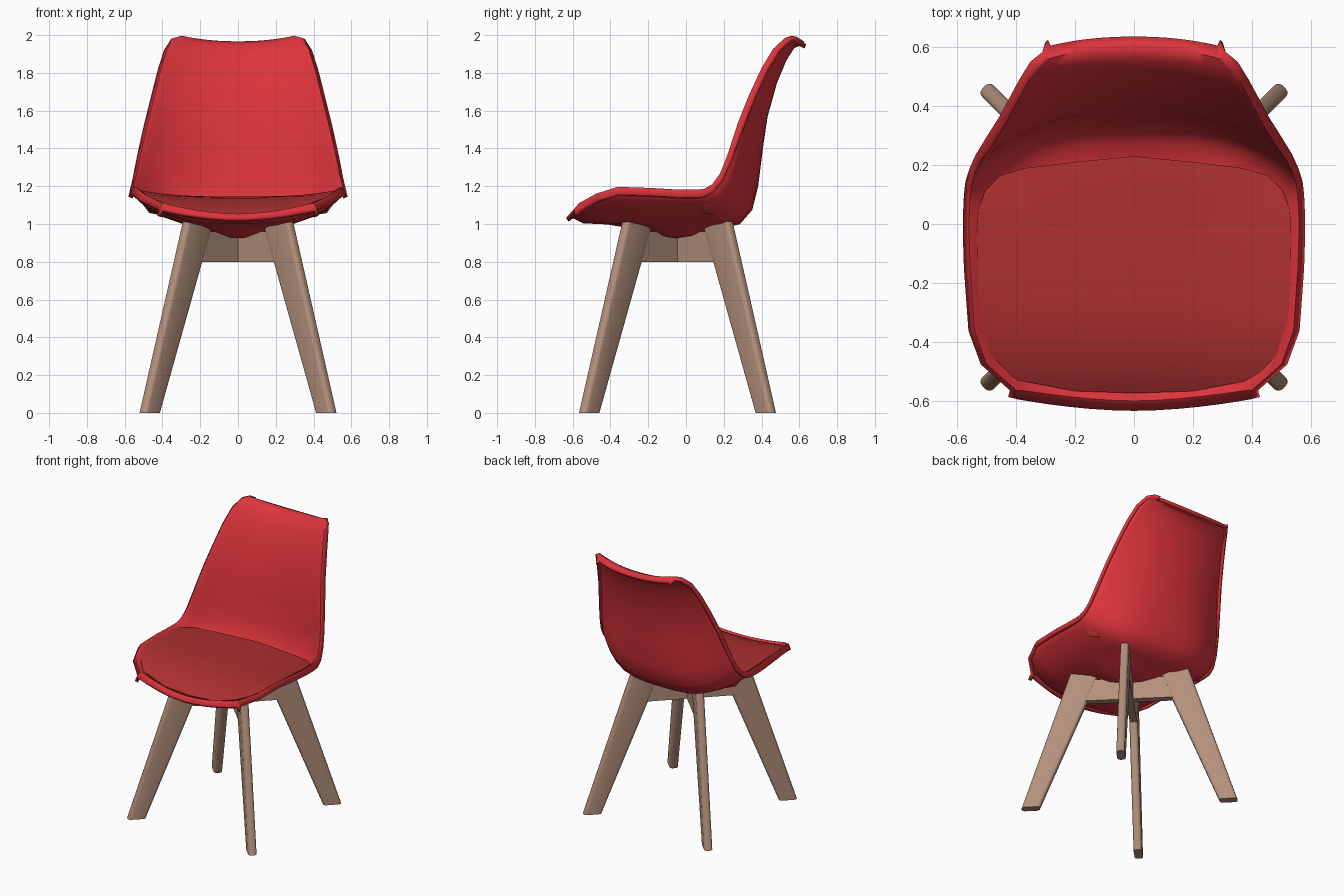
import bpy, bmesh, math
from mathutils import Matrix

if "Cube" in bpy.data.objects:
    bpy.data.objects.remove(bpy.data.objects["Cube"])


def material(name, rgb):
    m = bpy.data.materials.new(name)
    m.diffuse_color = (*rgb, 1)
    m.use_nodes = True
    m.node_tree.nodes["Principled BSDF"].inputs["Base Color"].default_value = m.diffuse_color
    return m


RED = material("bright red", (0.72, 0.034, 0.045))
DARK_RED = material("dark red", (0.42, 0.03, 0.03))
WOOD = material("light wood", (0.45, 0.28, 0.20))


def make_object(name, bm, mat, angle):
    bmesh.ops.recalc_face_normals(bm, faces=bm.faces)
    me = bpy.data.meshes.new(name)
    bm.to_mesh(me)
    bm.free()
    me.materials.append(mat)
    ob = bpy.data.objects.new(name, me)
    bpy.context.collection.objects.link(ob)
    bpy.ops.object.select_all(action='DESELECT')
    ob.select_set(True)
    bpy.context.view_layer.objects.active = ob
    bpy.ops.object.shade_smooth_by_angle(angle=math.radians(angle))
    return ob


def bridge(bm, a, b, closed=False):
    n = len(a)
    for i in range(n if closed else n - 1):
        j = (i + 1) % n
        bm.faces.new((a[i], a[j], b[j], b[i]))


# Seat shell: rows from front lip to top lip, (centre y, z, rim x, y, z)
ROWS = [
    (-.628, 1.022, .405, -.585, 1.07), (-.60, 1.042, .40, -.56, 1.10),
    (-.54, 1.015, .50, -.47, 1.15), (-.42, 1.01, .54, -.36, 1.185),
    (-.28, 1.0, .55, -.22, 1.18), (-.20, .998, .555, -.15, 1.177),
    (-.12, .997, .557, -.09, 1.173), (-.04, .997, .558, -.03, 1.17),
    (.04, .997, .558, .02, 1.17), (.12, .997, .557, .06, 1.17),
    (.20, .999, .555, .10, 1.175), (.28, 1.01, .55, .145, 1.20),
    (.34, 1.08, .535, .19, 1.26), (.37, 1.20, .515, .23, 1.36),
    (.395, 1.40, .475, .285, 1.53), (.42, 1.57, .437, .345, 1.68),
    (.47, 1.75, .402, .41, 1.82), (.52, 1.87, .37, .47, 1.92),
    (.565, 1.94, .335, .53, 1.975), (.60, 1.955, .30, .56, 1.985),
    (.632, 1.94, .285, .60, 1.96)]
COLS = 16
bm = bmesh.new()
prev = None
for cy, cz, rx, ry, rz in ROWS:
    up = min(max((rz - 1.17) / 0.35, 0), 1) if cy > 0 else 0    # 0 seat, 1 backrest
    p = 3.5 - 1.3 * up
    if cy < -.59:
        p = 1.8
    pts = []
    for c in range(COLS + 1):
        s = math.sin((c / COLS - .5) * math.pi)
        k = abs(s) ** p
        x, y, z = rx * s, cy + (ry - cy) * k, cz + (rz - cz) * k
        # hub bulge under the seat
        t = min(max((.27 - math.hypot(x, y + .045)) / .17, 0), 1)
        if z < 1.1:
            z -= .06 * t
        pts.append((x, y, z))
    # rolled lip along both sides
    lx, ly, lz = .012, .022 * up, -.03 + .025 * up
    pts = [(-rx - lx, ry + ly, rz + lz)] + pts + [(rx + lx, ry + ly, rz + lz)]
    row = [bm.verts.new(q) for q in pts]
    if prev:
        bridge(bm, prev, row)
    prev = row
shell = make_object("seat_shell", bm, RED, 60)
sol = shell.modifiers.new("thickness", 'SOLIDIFY')
sol.thickness = .024
sol.offset = 0

# Cushion: half outline (x, y, z) mirrored, then rings towards the centre
HALF = [(0, -.575, 1.05), (.2, -.568, 1.06), (.4, -.53, 1.105), (.49, -.44, 1.155),
        (.525, -.32, 1.18), (.533, -.18, 1.178), (.535, -.04, 1.17), (.53, .05, 1.165),
        (.505, .115, 1.15), (.455, .165, 1.14), (.37, .19, 1.135), (.19, .212, 1.135),
        (0, .23, 1.135)]
ring = HALF + [(-x, y, z) for x, y, z in HALF[-2:0:-1]]
CY, CZ = -.15, 1.145
bm = bmesh.new()


def cushion_ring(s, drop=0):
    out = []
    for x, y, z in ring:
        d = drop * (2.6 if y > .1 else 1)
        out.append(bm.verts.new((x * s, CY + (y - CY) * s, CZ + (z - CZ) * s ** 3 - d)))
    return out


loops = [cushion_ring(.93, .035), cushion_ring(.99, .02)]
loops += [cushion_ring(s) for s in (1, .96, .9, .8, .65, .45, .2)]
for a, b in zip(loops, loops[1:]):
    bridge(bm, a, b, True)
bm.faces.new(loops[0])
bm.faces.new(loops[-1])
make_object("cushion", bm, DARK_RED, 50)


# Wooden parts: upright planks on the diagonals
def plank(name, profile, thick, angle, round_edges):
    bm = bmesh.new()
    f = bm.faces.new([bm.verts.new((d, -thick / 2, z)) for d, z in profile])
    ext = bmesh.ops.extrude_face_region(bm, geom=[f])
    bmesh.ops.translate(bm, vec=(0, thick, 0),
                        verts=[v for v in ext["geom"] if isinstance(v, bmesh.types.BMVert)])
    if round_edges:
        long = [e for e in bm.edges if abs(e.verts[0].co.z - e.verts[1].co.z) > .5]
        bmesh.ops.bevel(bm, geom=long, offset=.02, segments=3, profile=.5, affect='EDGES')
    bm.transform(Matrix.Translation((0, -.045, 0)) @ Matrix.Rotation(math.radians(angle), 4, 'Z'))
    make_object(name, bm, WOOD, 40)


LEG = [(.60, 0), (.722, 0), (.392, 1.03), (.21, .985)]
for name, a in (("back_right_leg", 45), ("back_left_leg", 135),
                ("front_left_leg", 225), ("front_right_leg", 315)):
    plank(name, LEG, .056, a, True)

BAR = [(-.31, .80), (.31, .80), (.27, .96), (-.27, .96)]
for name, a in (("crossbar_a", 45), ("crossbar_b", 135)):
    plank(name, BAR, .048, a, False)
